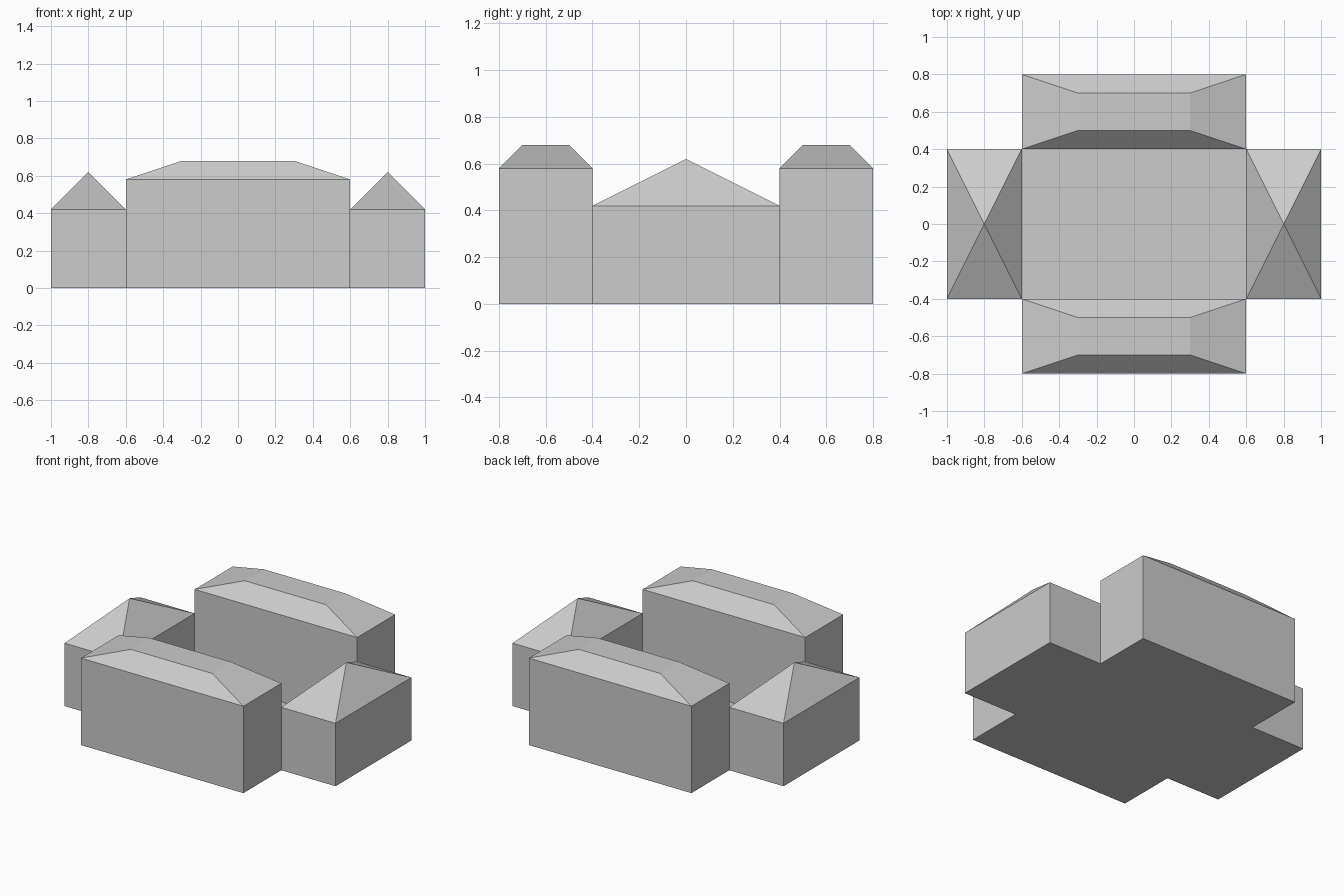
import bpy
import bmesh

cube = bpy.data.objects.get("Cube")
if cube:
    bpy.data.objects.remove(cube, do_unlink=True)

# Single plain grey finish
GREY = (0.604, 0.604, 0.604, 1.0)
grey = bpy.data.materials.new("plain grey")
grey.use_nodes = True
grey.diffuse_color = GREY
grey.node_tree.nodes["Principled BSDF"].inputs["Base Color"].default_value = GREY


def add_object(name, bm):
    bmesh.ops.recalc_face_normals(bm, faces=bm.faces)
    mesh = bpy.data.meshes.new(name)
    bm.to_mesh(mesh)
    bm.free()
    mesh.materials.append(grey)
    obj = bpy.data.objects.new(name, mesh)
    bpy.context.collection.objects.link(obj)
    return obj


def rectangle(bm, cx, cy, half_x, half_y, z):
    corners = ((-1, -1), (1, -1), (1, 1), (-1, 1))
    return [bm.verts.new((cx + sx * half_x, cy + sy * half_y, z)) for sx, sy in corners]


def bridge(bm, lower, upper):
    for i in range(4):
        j = (i + 1) % 4
        bm.faces.new((lower[i], lower[j], upper[j], upper[i]))


def building(name, centre, half, eaves, top, flat=None):
    """Block with a hipped roof: flat-topped if flat is given, else pointed."""
    bm = bmesh.new()
    base = rectangle(bm, *centre, *half, 0)
    eave = rectangle(bm, *centre, *half, eaves)
    bm.faces.new(base)
    bridge(bm, base, eave)
    if flat:
        crown = rectangle(bm, *centre, *flat, top)
        bridge(bm, eave, crown)
        bm.faces.new(crown)
    else:
        apex = bm.verts.new((*centre, top))
        for i in range(4):
            bm.faces.new((eave[i], eave[(i + 1) % 4], apex))
    return add_object(name, bm)


# Tall front and back halls
for name, side in (("front_hall", -1), ("back_hall", 1)):
    building(name, (0, side * 0.6), (0.6, 0.2), 0.58, 0.68, flat=(0.3, 0.1))

# Lower side wings with pointed roofs
for name, side in (("right_wing", -1), ("left_wing", 1)):
    building(name, (side * 0.8, 0), (0.2, 0.4), 0.42, 0.62)

# Courtyard ground between the buildings
bm = bmesh.new()
bm.faces.new(rectangle(bm, 0, 0, 0.6, 0.4, 0))
courtyard = add_object("courtyard_floor", bm)
if courtyard.data.polygons[0].normal.z < 0:
    courtyard.data.flip_normals()
